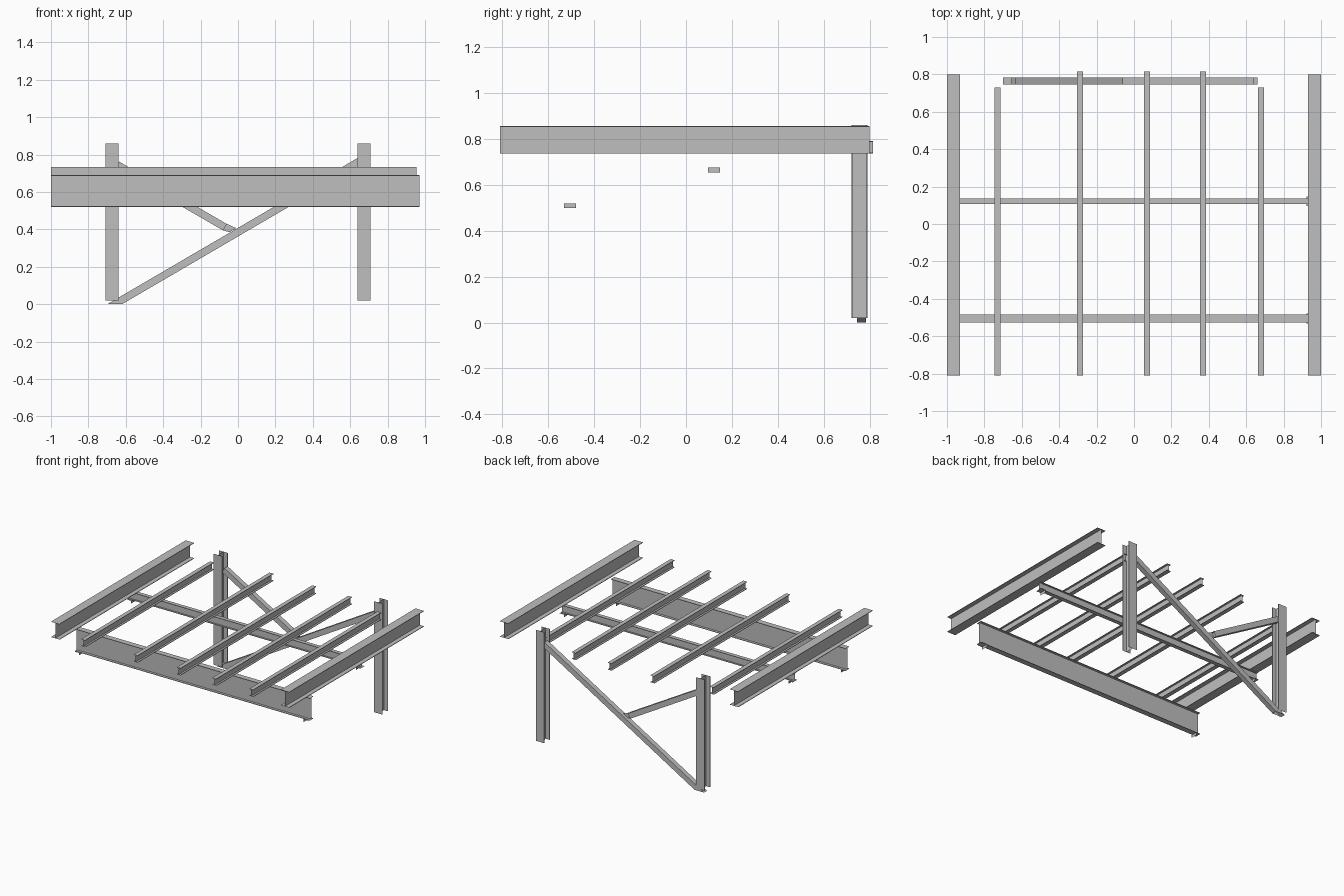
import bpy
from mathutils import Vector

old = bpy.data.objects.get("Cube")
if old:
    bpy.data.objects.remove(old, do_unlink=True)

GREY = (0.52, 0.52, 0.52, 1)
steel = bpy.data.materials.new("steel grey")
steel.use_nodes = True
steel.diffuse_color = GREY
steel.node_tree.nodes["Principled BSDF"].inputs["Base Color"].default_value = GREY


def add_mesh(name, verts, faces):
    mesh = bpy.data.meshes.new(name)
    mesh.from_pydata(verts, [], faces)
    mesh.materials.append(steel)
    obj = bpy.data.objects.new(name, mesh)
    bpy.context.collection.objects.link(obj)
    return obj


def i_profile(width, height, t=0.004):
    """Closed outline of a rolled I section, anticlockwise."""
    w, h, s = width / 2, height / 2, t / 2
    right = [(w, -h), (w, t - h), (s, t - h), (s, h - t), (w, h - t), (w, h)]
    return right + [(-x, -y) for x, y in right]


def box_profile(width, height):
    w, h = width / 2, height / 2
    return [(w, -h), (w, h), (-w, h), (-w, -h)]


def member(name, profile, start, end, up, foot=None):
    """Open-ended extrusion; foot trims the start level at that height."""
    start, end, up = Vector(start), Vector(end), Vector(up)
    along = (end - start).normalized()
    side = along.cross(up).normalized()
    up = side.cross(along)
    offsets = [side * u + up * v for u, v in profile]
    near = [start + o for o in offsets]
    if foot is not None:
        near = [p + along * ((foot - p.z) / along.z) for p in near]
    far = [end + o for o in offsets]
    n = len(profile)
    faces = [(i, i + n, (i + 1) % n + n, (i + 1) % n) for i in range(n)]
    # The side axis points right when looking along the member
    return add_mesh(name, near + far, [f[::-1] for f in faces])


Z = (0, 0, 1)
Y = (0, 1, 0)

# Deep side beams and rear columns, one per side
for label, s in (("right", -1), ("left", 1)):
    member(label + "_side_beam", i_profile(0.07, 0.12),
           (s * 0.965, -0.81, 0.795), (s * 0.965, 0.80, 0.795), Z)
    member(label + "_column", i_profile(0.07, 0.07),
           (s * 0.673, 0.755, 0.02), (s * 0.673, 0.755, 0.86), Y)

# Row of light joists, the outer two shorter
joists = ((-0.73, 0.73), (-0.29, 0.815), (0.07, 0.815), (0.37, 0.815), (0.68, 0.73))
for i, (x, back) in enumerate(joists):
    member(f"joist_{i + 1}", i_profile(0.032, 0.055),
           (x, -0.81, 0.763), (x, back, 0.763), Z)

# Cross beams with small angle clips under both ends
for label, y, width, low, high, tip in (("front", -0.505, 0.042, 0.52, 0.69, 0.97),
                                        ("rear", 0.122, 0.03, 0.675, 0.735, 0.955)):
    mid = (low + high) / 2
    member(label + "_cross_beam", i_profile(width, high - low),
           (-1, y, mid), (tip, y, mid), Z)
    for side, inner, outer in (("right", -0.965, -1), ("left", 0.922, 0.96)):
        line = ((outer, low - 0.001), (inner, low - 0.001), (inner, low - 0.021))
        verts = [(x, y + d, z) for d in (-0.026, 0.026) for x, z in line]
        add_mesh(f"{label}_{side}_clip", verts, [(0, 1, 4, 3), (1, 2, 5, 4)])

# Diagonal hollow braces between the columns
tube = box_profile(0.038, 0.04)
member("long_brace", tube, (-0.66, 0.764, 0), (0.65, 0.764, 0.765), Z, foot=0)
member("short_brace", tube, (-0.645, 0.764, 0.745), (-0.07, 0.764, 0.412), Z)
add_mesh("brace_joint_plate",
         [(x, 0.764, z) for x, z in ((-0.08, 0.395), (-0.045, 0.385), (-0.01, 0.407), (-0.06, 0.43))],
         [(0, 1, 2, 3)])
